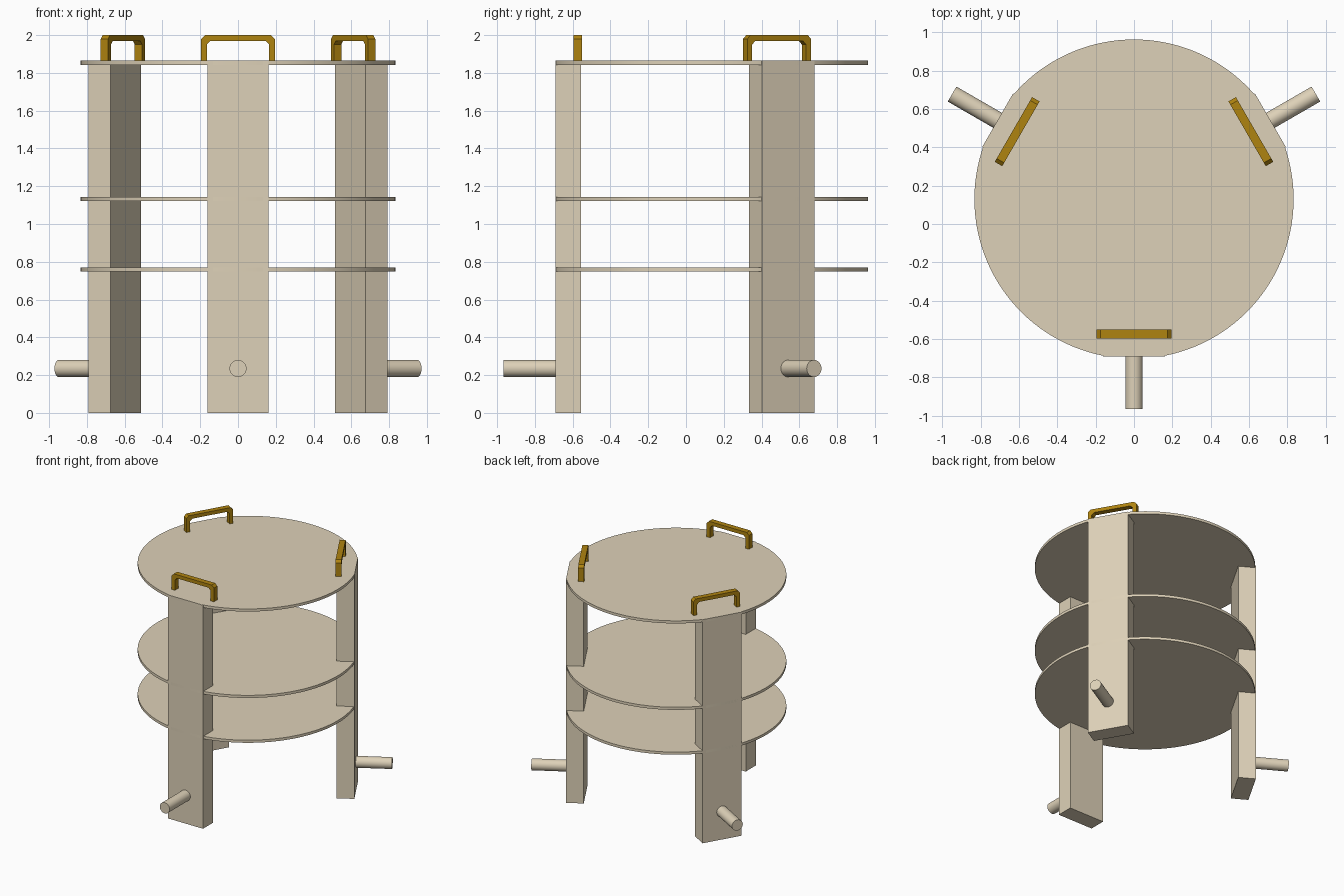
import bpy
import bmesh
import math
from mathutils import Matrix, Vector

cube = bpy.data.objects.get("Cube")
if cube:
    bpy.data.objects.remove(cube, do_unlink=True)

CENTRE = Vector((0, 0.13, 0))   # axis of the round stand
RADIUS = 0.833                  # shelf radius
FACE = 0.822                    # distance from axis to a leg's outer face
TOP = 1.865
SIDES = (("front", -90), ("left", 30), ("right", 150))


def material(name, colour):
    m = bpy.data.materials.new(name)
    m.use_nodes = True
    m.diffuse_color = colour
    m.node_tree.nodes["Principled BSDF"].inputs["Base Color"].default_value = colour
    return m


WOOD = material("pale wood", (0.73, 0.64, 0.48, 1))
BRASS = material("dark brass", (0.43, 0.23, 0.005, 1))


def finish(bm, name, mat, matrix, smooth=False):
    bmesh.ops.recalc_face_normals(bm, faces=bm.faces)
    mesh = bpy.data.meshes.new(name)
    bm.to_mesh(mesh)
    bm.free()
    mesh.materials.append(mat)
    ob = bpy.data.objects.new(name, mesh)
    bpy.context.collection.objects.link(ob)
    ob.matrix_world = matrix
    if smooth:
        bpy.ops.object.select_all(action="DESELECT")
        ob.select_set(True)
        bpy.context.view_layer.objects.active = ob
        bpy.ops.object.shade_smooth_by_angle(angle=math.radians(30))
    return ob


def spin(degrees):
    # local +x points outward from the stand's axis
    return Matrix.Translation(CENTRE) @ Matrix.Rotation(math.radians(degrees), 4, "Z")


def shelf(name, bottom, top):
    bm = bmesh.new()
    bmesh.ops.create_cone(bm, cap_ends=True, segments=128, radius1=RADIUS,
                          radius2=RADIUS, depth=top - bottom)
    # trim the rim flush with each leg
    for _, a in SIDES:
        out = Vector((math.cos(math.radians(a)), math.sin(math.radians(a)), 0))
        bmesh.ops.bisect_plane(bm, geom=bm.verts[:] + bm.edges[:] + bm.faces[:],
                               plane_co=out * FACE, plane_no=out, clear_outer=True)
        bmesh.ops.holes_fill(bm, edges=[e for e in bm.edges if e.is_boundary])
    place = Matrix.Translation(CENTRE + Vector((0, 0, (bottom + top) / 2)))
    finish(bm, name, WOOD, place, smooth=True)


def leg(name, angle):
    inner, width, height = 0.687, 0.323, TOP - 0.001
    bm = bmesh.new()
    bmesh.ops.create_cube(bm, size=1)
    bmesh.ops.scale(bm, vec=(FACE - inner, width, height), verts=bm.verts)
    bmesh.ops.translate(bm, vec=((FACE + inner) / 2, 0, height / 2), verts=bm.verts)
    finish(bm, name, WOOD, spin(angle))


def peg(name, angle):
    start, end = 0.8, 1.096
    bm = bmesh.new()
    bmesh.ops.create_cone(bm, cap_ends=True, segments=32, radius1=0.045,
                          radius2=0.045, depth=end - start)
    lay = Matrix.Translation(((start + end) / 2, 0, 0.235)) @ Matrix.Rotation(math.pi / 2, 4, "Y")
    finish(bm, name, WOOD, spin(angle) @ lay, smooth=True)


def handle(name, angle):
    # chamfered arch profile, half of it mirrored
    half, bar, cut, rise, depth = 0.195, 0.03, 0.02, 2.0 - TOP, 0.045
    outer = [(half, 0), (half, rise - cut), (half - cut, rise)]
    inner = [(half - bar, 0), (half - bar, rise - bar - cut),
             (half - bar - cut, rise - bar)]
    outer += [(-y, z) for y, z in reversed(outer)]
    inner += [(-y, z) for y, z in reversed(inner)]
    bm = bmesh.new()
    a = [bm.verts.new((-depth / 2, y, z)) for y, z in outer]
    b = [bm.verts.new((-depth / 2, y, z)) for y, z in inner]
    strip = [bm.faces.new((a[i], a[i + 1], b[i + 1], b[i])) for i in range(len(a) - 1)]
    ext = bmesh.ops.extrude_face_region(bm, geom=strip, use_keep_orig=True)
    moved = [v for v in ext["geom"] if isinstance(v, bmesh.types.BMVert)]
    bmesh.ops.translate(bm, vec=(depth, 0, 0), verts=moved)
    finish(bm, name, BRASS, spin(angle) @ Matrix.Translation((0.704, 0, TOP)))


# Round shelves
shelf("lower_shelf", 0.748, 0.77)
shelf("middle_shelf", 1.122, 1.144)
shelf("top_shelf", 1.843, TOP)

# Three legs, each with a peg near the foot and a handle above
for side, angle in SIDES:
    leg(side + "_leg", angle)
    peg(side + "_peg", angle)
    handle(side + "_handle", angle)
